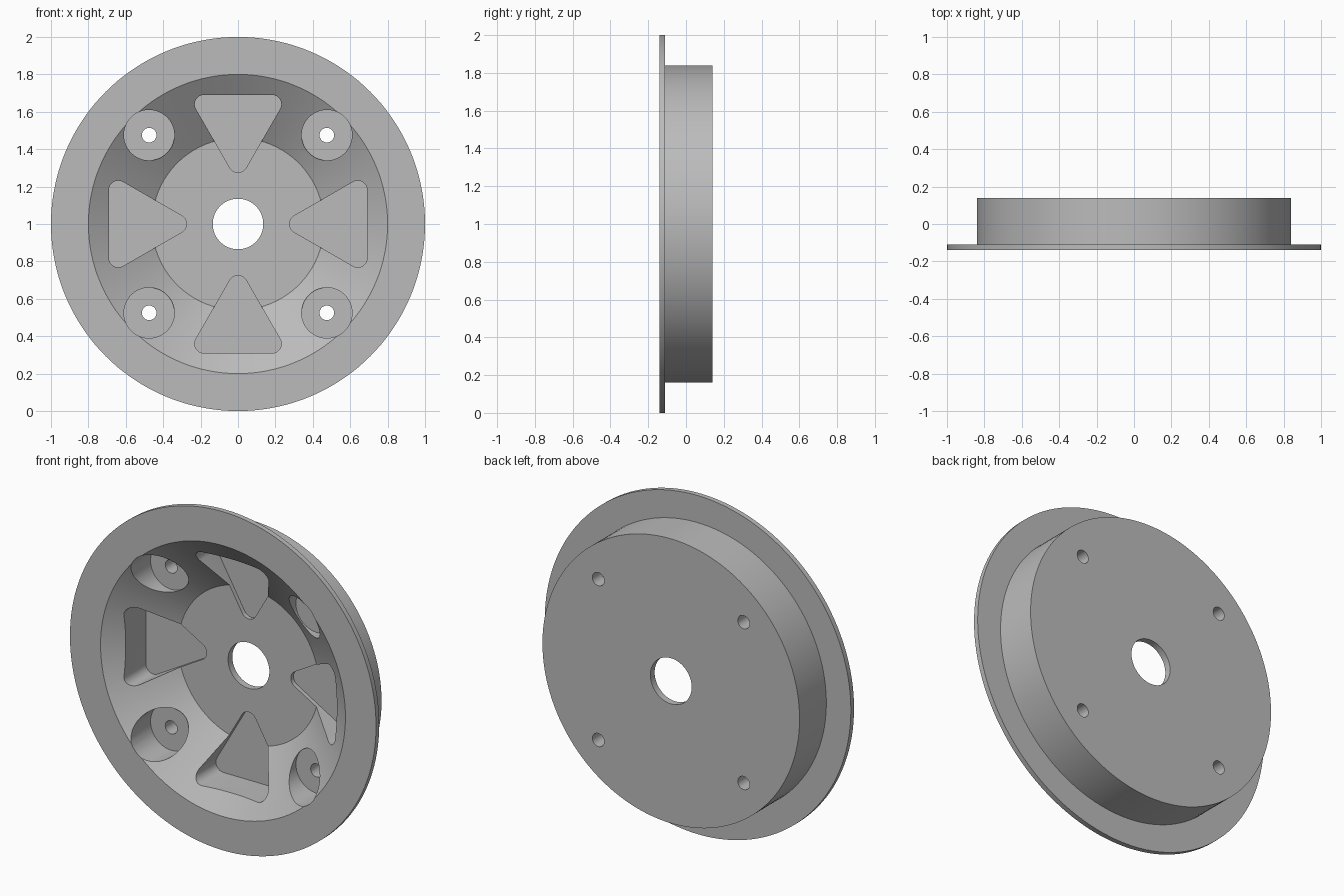
import bpy, bmesh
from math import sin, cos, pi, radians, sqrt

if "Cube" in bpy.data.objects:
    bpy.data.objects.remove(bpy.data.objects["Cube"])

AXIS_Z = 1.0      # height of the wheel's centre line
FRONT = -0.14     # y of the front face

# One plain grey material
grey = bpy.data.materials.new("plain grey")
grey.use_nodes = True
colour = (0.5, 0.5, 0.5, 1)
grey.diffuse_color = colour
grey.node_tree.nodes["Principled BSDF"].inputs["Base Color"].default_value = colour


def finish(bm, name):
    """Turn a bmesh into a scene object."""
    bmesh.ops.recalc_face_normals(bm, faces=bm.faces)
    mesh = bpy.data.meshes.new(name)
    bm.to_mesh(mesh)
    bm.free()
    mesh.materials.append(grey)
    obj = bpy.data.objects.new(name, mesh)
    bpy.context.collection.objects.link(obj)
    return obj


def lathe(name, profile, steps=144):
    """Revolve a closed (radius, y) profile about the wheel axis."""
    bm = bmesh.new()
    rings = []
    for i in range(steps):
        a = 2 * pi * i / steps
        rings.append([bm.verts.new((r * cos(a), y, AXIS_Z + r * sin(a))) for r, y in profile])
    n = len(profile)
    for i in range(steps):
        here, there = rings[i], rings[(i + 1) % steps]
        for j in range(n):
            k = (j + 1) % n
            bm.faces.new((here[j], here[k], there[k], there[j]))
    return finish(bm, name)


def cutter(name, outline, depth_y, first_angle):
    """Four prisms around the axis, from ahead of the front face to depth_y."""
    bm = bmesh.new()
    for q in range(4):
        a = first_angle + q * pi / 2
        c, s = cos(a), sin(a)
        ends = [[bm.verts.new((u * c - v * s, y, AXIS_Z + u * s + v * c)) for u, v in outline]
                for y in (FRONT - 0.1, depth_y)]
        bm.faces.new(ends[0])
        bm.faces.new(ends[1])
        n = len(outline)
        for j in range(n):
            k = (j + 1) % n
            bm.faces.new((ends[0][j], ends[0][k], ends[1][k], ends[1][j]))
    obj = finish(bm, name)
    obj.hide_render = True
    return obj


def circle(centre, radius, steps=48):
    return [(centre + radius * cos(2 * pi * i / steps), radius * sin(2 * pi * i / steps))
            for i in range(steps)]


def rounded_triangle(tip, base, fillet, steps=8):
    """Equilateral triangle pointing at the axis, with rounded corners."""
    near = tip + fillet
    far = base - fillet
    half = (far - near) / sqrt(3)
    points = []
    for u, v, start in ((far, half, 0), (near, 0, 120), (far, -half, 240)):
        for i in range(steps + 1):
            a = radians(start + 120 * i / steps)
            points.append((u + fillet * cos(a), v + fillet * sin(a)))
    return points


# Flanged drum with a conical dish and a centre bore
body = lathe("flanged_wheel", [
    (0.135, 0.14), (0.84, 0.14), (0.84, -0.11), (1.0, -0.11),
    (1.0, FRONT), (0.8, FRONT), (0.46, 0.10), (0.135, 0.10)])

# Triangular pockets, counterbores and bolt holes
bolt_circle = 0.475 * sqrt(2)
cutters = [
    cutter("pocket_cutter", rounded_triangle(0.275, 0.69, 0.05), 0.125, 0),
    cutter("counterbore_cutter", circle(bolt_circle, 0.135), 0.055, pi / 4),
    cutter("bolt_hole_cutter", circle(bolt_circle, 0.039, 32), 0.25, pi / 4),
]
bpy.ops.object.select_all(action='DESELECT')
bpy.context.view_layer.objects.active = body
body.select_set(True)
for tool in cutters:
    mod = body.modifiers.new(tool.name, 'BOOLEAN')
    mod.operation = 'DIFFERENCE'
    mod.solver = 'EXACT'
    mod.object = tool
    bpy.ops.object.modifier_apply(modifier=mod.name)
    bpy.data.objects.remove(tool)

bpy.ops.object.shade_smooth_by_angle(angle=radians(25))
